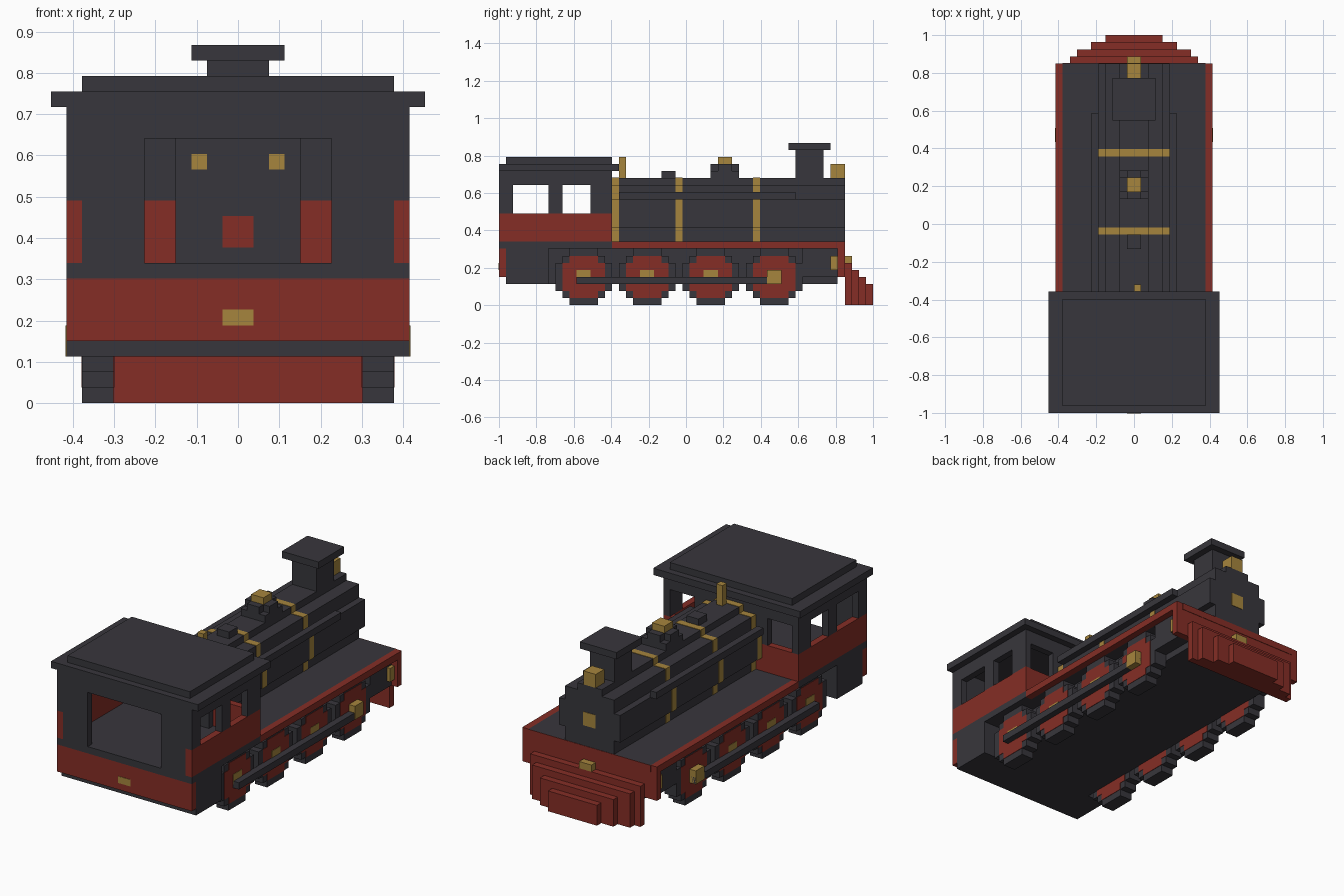
import bpy, bmesh
from mathutils import Vector

cube = bpy.data.objects.get("Cube")
if cube:
    bpy.data.objects.remove(cube)

U = 2 / 53            # one building block
Y0 = 26.5             # block offset that centres the length
THIN = 0.06           # proud height of painted plates, in blocks


def material(name, rgb):
    m = bpy.data.materials.new(name)
    m.use_nodes = True
    m.diffuse_color = (*rgb, 1)
    m.node_tree.nodes["Principled BSDF"].inputs["Base Color"].default_value = (*rgb, 1)
    return m


DARK = material("charcoal", (0.039, 0.037, 0.045))
RED = material("deep red", (0.235, 0.027, 0.019))
GOLD = material("brass", (0.38, 0.235, 0.047))


def finish(name, bm, mat):
    bmesh.ops.recalc_face_normals(bm, faces=bm.faces)
    mesh = bpy.data.meshes.new(name)
    bm.to_mesh(mesh)
    bm.free()
    mesh.materials.append(mat)
    bpy.context.collection.objects.link(bpy.data.objects.new(name, mesh))


def box(name, mat, x, y, z):
    """Box spanning block ranges x, y, z."""
    bm = bmesh.new()
    bmesh.ops.create_cube(bm, size=1)
    for v in bm.verts:
        v.co = Vector((x[v.co.x > 0], y[v.co.y > 0] - Y0, z[v.co.z > 0])) * U
    finish(name, bm, mat)


def mid(name, mat, half, y, z):
    """Box centred on x = 0."""
    box(name, mat, (-half, half), y, z)


def pair(name, mat, x, y, z):
    """Box mirrored to both sides."""
    box(name + "_left", mat, x, y, z)
    box(name + "_right", mat, (-x[1], -x[0]), y, z)


def stepped_circle(radius, grow=0):
    """Outline of a disc made of square blocks."""
    quarter = []
    for row in range(radius):
        reach = (radius ** 2 - (row + 0.5) ** 2) ** 0.5
        w = int(reach + 0.5) + grow
        quarter += [(w, row + (grow if row else 0)), (w, row + 1 + grow)]
    upper = quarter[1:] + [(-a, b) for a, b in reversed(quarter[1:])]
    pts = upper + [(-a, -b) for a, b in upper]
    # drop repeated points and points on straight runs
    clean = []
    for i, p in enumerate(pts):
        a, b = pts[i - 1], pts[(i + 1) % len(pts)]
        if not (a[0] == p[0] == b[0] or a[1] == p[1] == b[1]):
            clean.append(p)
    return clean


def prism(name, mat, outline, axis, span, centre):
    """Extrude an outline along x or y; centre is (other axis, z)."""
    bm = bmesh.new()
    rings = []
    for s in span:
        ring = []
        for a, b in outline:
            a, b = a + centre[0], b + centre[1]
            co = (s, a - Y0, b) if axis == "x" else (a, s - Y0, b)
            ring.append(bm.verts.new(Vector(co) * U))
        bm.faces.new(ring)
        rings.append(ring)
    n = len(outline)
    for i in range(n):
        j = (i + 1) % n
        bm.faces.new((rings[0][i], rings[0][j], rings[1][j], rings[1][i]))
    finish(name, bm, mat)


# Chassis and running deck
mid("chassis", DARK, 8, (1, 48), (3, 8))
mid("cab_underframe", DARK, 11, (1, 7), (3, 8))
mid("front_underframe", DARK, 10, (43, 48), (4, 8))
mid("cab_floor", DARK, 11, (0, 16), (8, 9))
mid("deck", DARK, 10, (16, 49), (8, 9))
pair("deck_edge", RED, (10, 11), (16, 49), (8, 9))
mid("deck_end_plate", RED, 10, (49, 49 + THIN), (8, 9))
mid("cab_end_beam", RED, 11, (0, 1), (4, 8))
mid("boiler_end_beam", RED, 11, (48, 49), (4, 8))
mid("cab_end_badge", GOLD, 1, (-THIN, 0), (5, 6))
mid("coupling", GOLD, 1, (49, 50), (6, 7))
pair("side_lamp", GOLD, (10, 10.5), (47, 48), (5, 7))

# Stepped cowcatcher
for i, half in enumerate((9, 8, 6, 4)):
    mid("cowcatcher_step", RED, half, (49 + i, 50 + i), (0, 6 - i))

# Wheels, hubs and coupling rods
for side in (-1, 1):
    for y in (12, 21, 30, 39):
        prism("tyre", DARK, stepped_circle(4), "x", (side * 8, side * 10), (y, 4))
        prism("wheel_disc", RED, stepped_circle(3), "x",
              (side * (8 - THIN), side * (10 + THIN)), (y, 4))
        reach = 11 + THIN if y == 39 else 10 + 2 * THIN
        prism("hub", GOLD, stepped_circle(1), "x", (side * 9, side * reach), (y, 4))
pair("coupling_rod", DARK, (10, 11), (11, 40), (3, 4))

# Cab walls
pair("cab_side_panel", RED, (10, 11), (0, 16), (9, 13))
for span in ((0, 2), (7, 9), (13, 16)):
    pair("cab_side_pillar", DARK, (10, 11), span, (13, 17))
pair("cab_side_header", DARK, (10, 11), (0, 16), (17, 19))
pair("cab_rear_panel", DARK, (6, 10), (0, 1), (9, 17))
mid("cab_rear_header", DARK, 10, (0, 1), (17, 19))
mid("cab_bulkhead_panel", RED, 10, (15, 16), (9, 13))
mid("cab_bulkhead_centre", DARK, 6, (15, 16), (13, 17))
mid("cab_bulkhead_header", DARK, 10, (15, 16), (17, 19))

# Cab roof
mid("roof_eaves", DARK, 12, (0, 17), (19, 20))
mid("roof_top", DARK, 10, (1, 16), (20, 21))

# Cab controls
mid("backhead", DARK, 4, (14, 15), (9, 17))
mid("fire_door", RED, 1, (14 - THIN, 14), (10, 12))
pair("gauge", GOLD, (2, 3), (14 - THIN, 14), (15, 16))

# Boiler with bands and handrails
prism("boiler", DARK, stepped_circle(5), "y", (16, 49), (0, 13))
for y in (16, 25, 36):
    prism("boiler_band", GOLD, stepped_circle(5, THIN), "y", (y, y + 1), (0, 13))
pair("handrail", DARK, (5, 6), (17, 42), (15, 16))
mid("smokebox_badge", GOLD, 1, (49, 49 + THIN), (12, 14))

# Boiler fittings
box("whistle", GOLD, (0, 1), (17, 18), (18, 21))
mid("safety_valve", DARK, 1, (23, 25), (18, 19))
mid("dome_base", DARK, 2, (30, 34), (18, 19))
mid("dome_upper_long", DARK, 1, (30, 34), (19, 20))
mid("dome_upper_wide", DARK, 2, (31, 33), (19, 20))
mid("dome_cap", GOLD, 1, (31, 33), (20, 21))
mid("chimney", DARK, 2, (42, 46), (18, 22))
mid("chimney_cap", DARK, 3, (41, 47), (22, 23))
mid("headlamp", GOLD, 1, (47, 49), (18, 20))
